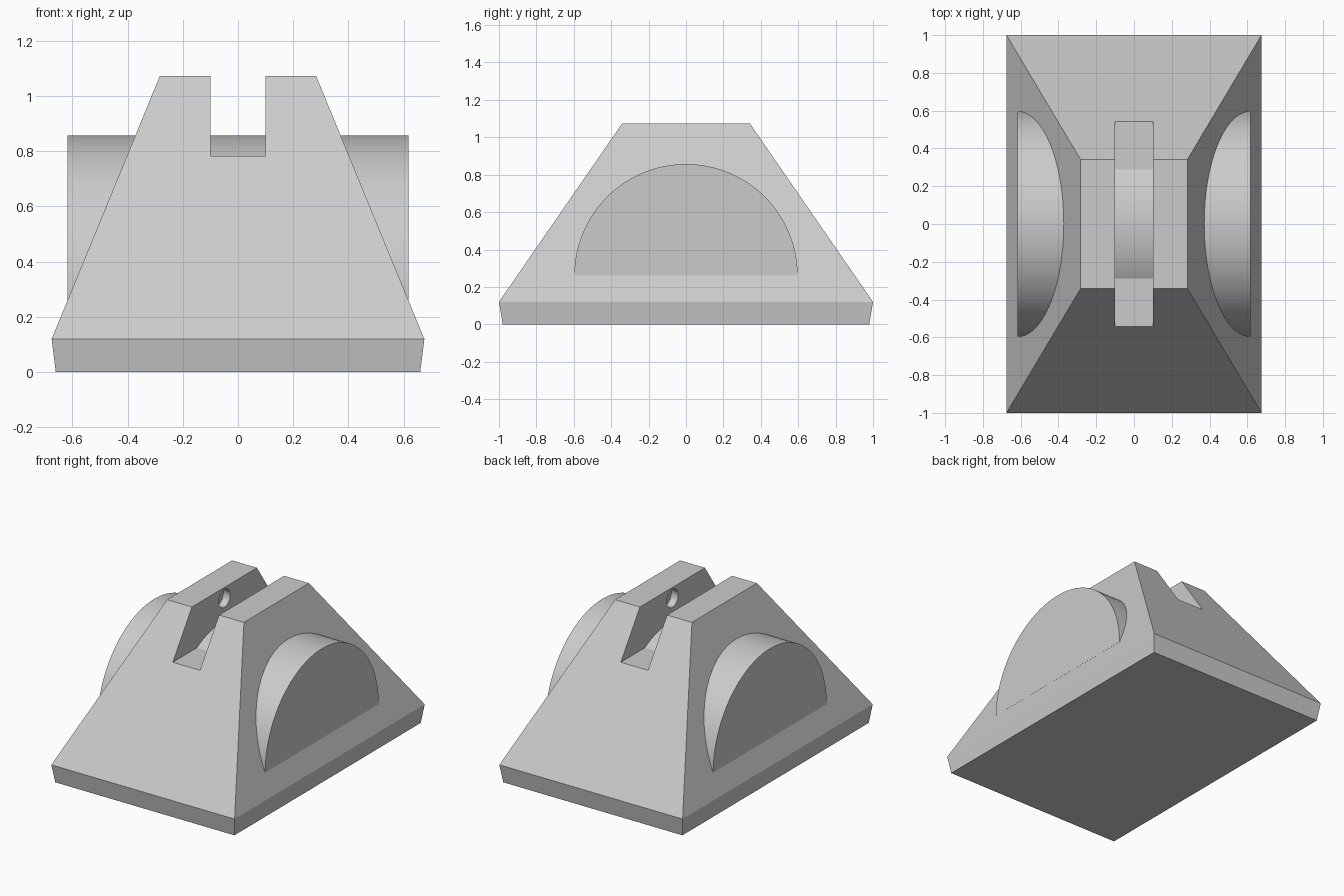
import bpy, bmesh, math

cube = bpy.data.objects.get("Cube")
if cube:
    bpy.data.objects.remove(cube, do_unlink=True)

grey = bpy.data.materials.new("light_grey")
grey.use_nodes = True
grey.diffuse_color = (0.6, 0.6, 0.6, 1)
grey.node_tree.nodes["Principled BSDF"].inputs["Base Color"].default_value = (0.6, 0.6, 0.6, 1)


def add_object(name, bm):
    bmesh.ops.recalc_face_normals(bm, faces=bm.faces[:])
    mesh = bpy.data.meshes.new(name)
    bm.to_mesh(mesh)
    bm.free()
    mesh.materials.append(grey)
    obj = bpy.data.objects.new(name, mesh)
    bpy.context.collection.objects.link(obj)
    return obj


def stacked_block(name, levels):
    """Solid through rectangles given as (half width x, half depth y, z)."""
    bm = bmesh.new()
    rings = [[bm.verts.new((sx * hx, sy * hy, z))
              for sx, sy in ((-1, -1), (1, -1), (1, 1), (-1, 1))]
             for hx, hy, z in levels]
    for low, high in zip(rings, rings[1:]):
        for i in range(4):
            j = (i + 1) % 4
            bm.faces.new((low[i], low[j], high[j], high[i]))
    bm.faces.new(rings[0][::-1])
    bm.faces.new(rings[-1])
    return add_object(name, bm)


def rod_along_x(name, radius, half_length, z, sweep, steps):
    """Round or half round bar lying along x."""
    bm = bmesh.new()
    count = steps if sweep > 6 else steps + 1
    arc = [(radius * math.cos(sweep * i / steps), z + radius * math.sin(sweep * i / steps))
           for i in range(count)]
    ends = [[bm.verts.new((x, y, h)) for y, h in arc] for x in (-half_length, half_length)]
    for i in range(count):
        j = (i + 1) % count
        bm.faces.new((ends[0][i], ends[0][j], ends[1][j], ends[1][i]))
    for end in ends:
        bm.faces.new(end)
    return add_object(name, bm)


def cut(target, cutter):
    mod = target.modifiers.new("cut", 'BOOLEAN')
    mod.operation = 'DIFFERENCE'
    mod.solver = 'EXACT'
    mod.object = cutter
    cutter.hide_render = True
    bpy.context.view_layer.objects.active = target
    bpy.ops.object.modifier_apply(modifier=mod.name)
    bpy.data.objects.remove(cutter, do_unlink=True)


def smooth(obj):
    bpy.ops.object.select_all(action='DESELECT')
    obj.select_set(True)
    bpy.context.view_layer.objects.active = obj
    bpy.ops.object.shade_smooth_by_angle(angle=math.radians(25))


# Base rim and tapered body in one solid
body = stacked_block("tapered_body", [(0.66, 0.98, 0), (0.675, 1, 0.12), (0.283, 0.342, 1.073)])

# Slot across the top, with a shallow pin socket in each inner wall
cut(body, stacked_block("slot_cutter", [(0.1, 1.2, 0.782), (0.1, 1.2, 1.3)]))
cut(body, rod_along_x("socket_cutter", 0.06, 0.15, 1.0, 2 * math.pi, 32))
smooth(body)

# Half round drum running through the body and showing in the slot floor
drum = rod_along_x("half_drum", 0.597, 0.618, 0.26, math.pi, 64)
smooth(drum)
